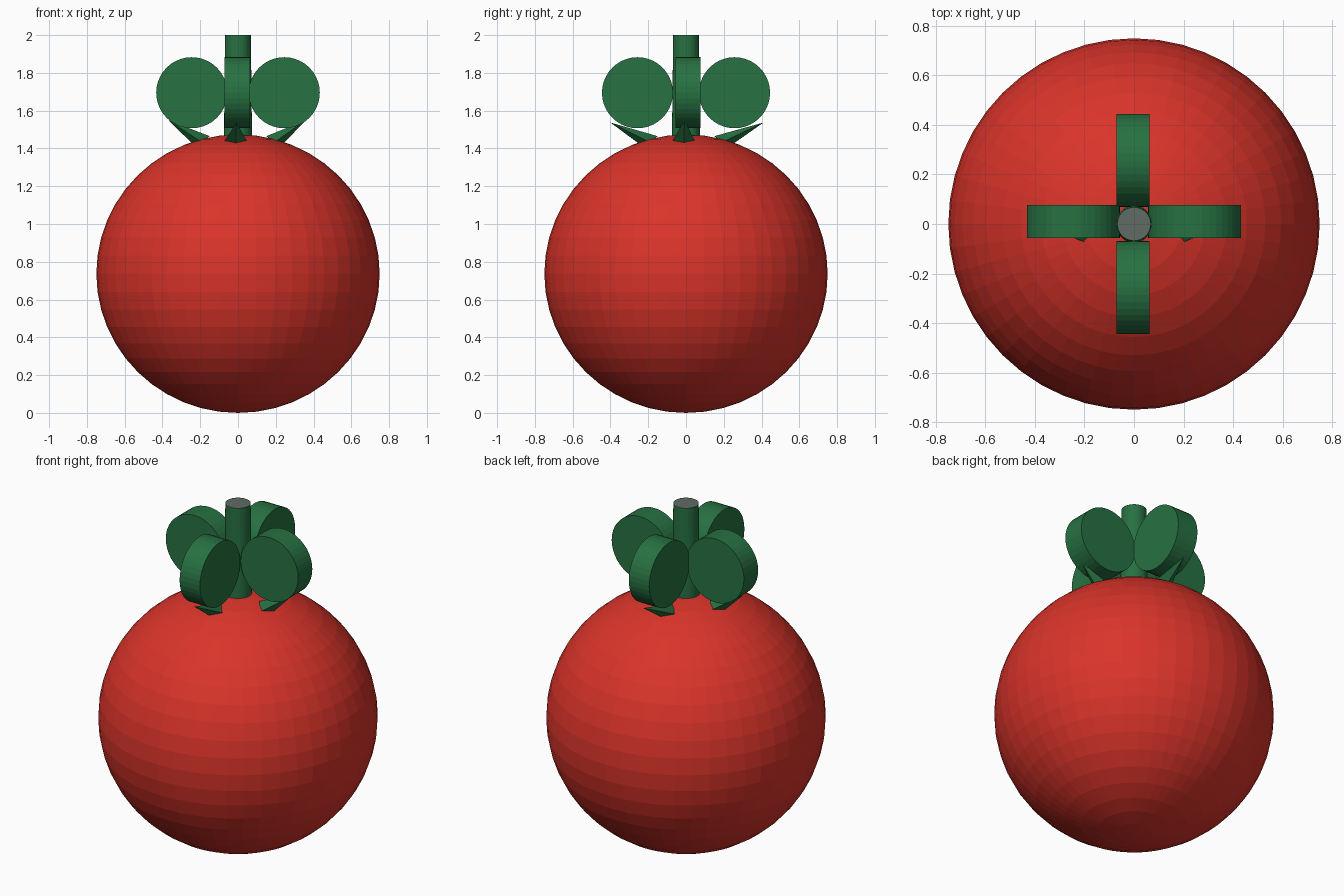
import bpy, bmesh, math
from mathutils import Matrix, Vector

if "Cube" in bpy.data.objects:
    bpy.data.objects.remove(bpy.data.objects["Cube"])


def material(name, rgb):
    m = bpy.data.materials.new(name)
    m.diffuse_color = (*rgb, 1)
    m.use_nodes = True
    m.node_tree.nodes["Principled BSDF"].inputs["Base Color"].default_value = m.diffuse_color
    return m


RED = material("fruit red", (0.70, 0.034, 0.023))
GREEN = material("leaf green", (0.020, 0.165, 0.054))
GREY = material("cut stem grey", (0.115, 0.147, 0.128))


def add(name, bm, *mats):
    bmesh.ops.recalc_face_normals(bm, faces=bm.faces)
    me = bpy.data.meshes.new(name)
    bm.to_mesh(me)
    bm.free()
    for m in mats:
        me.materials.append(m)
    ob = bpy.data.objects.new(name, me)
    bpy.context.collection.objects.link(ob)
    return ob


# Fruit body: slightly squashed faceted ball
bm = bmesh.new()
bmesh.ops.create_uvsphere(bm, u_segments=48, v_segments=24, radius=1,
                          matrix=Matrix.Translation((0, 0, 0.737)) @ Matrix.Diagonal((0.75, 0.75, 0.737, 1)))
add("fruit", bm, RED)

# Stem: slight taper with a grey cut top
bm = bmesh.new()
bmesh.ops.create_cone(bm, cap_ends=True, segments=32, radius1=0.075, radius2=0.068,
                      depth=0.6, matrix=Matrix.Translation((0, 0, 1.7)))
bm.normal_update()
for f in bm.faces:
    f.material_index = 1 if f.normal.z > 0.9 else 0
add("stem", bm, GREEN, GREY)

# Round leaves: upright discs around the stem (direction, distance, sideways shift)
for name, d, dist, shift in (("right", (1, 0), 0.245, (0, 0.01)),
                             ("left", (-1, 0), 0.245, (0, 0.01)),
                             ("back", (0, 1), 0.257, (-0.004, 0)),
                             ("front", (0, -1), 0.257, (-0.004, 0))):
    axis = 'X' if d[0] else 'Y'
    pos = Vector((d[0] * dist + shift[0], d[1] * dist + shift[1], 1.695))
    bm = bmesh.new()
    bmesh.ops.create_cone(bm, cap_ends=True, segments=40, radius1=0.188, radius2=0.188, depth=0.133,
                          matrix=Matrix.Translation(pos) @ Matrix.Rotation(math.pi / 2, 4, axis))
    add(name + "_leaf", bm, GREEN)

# Sepals: small pointed spikes rising outward from the top of the fruit
for name, d, tip in (("right", (1, 0), (0.36, 1.55)), ("left", (-1, 0), (0.37, 1.55)),
                     ("back", (0, 1), (0.41, 1.537)), ("front", (0, -1), (0.40, 1.537))):
    def place(r, side, z):
        side -= 0.013
        return (d[0] * r, side, z) if d[0] else (side, d[1] * r, z)
    bm = bmesh.new()
    base = [bm.verts.new(place(*p)) for p in
            ((0.15, 0, 1.465), (0.195, 0.062, 1.435), (0.215, 0, 1.40), (0.195, -0.062, 1.435))]
    top = bm.verts.new(place(tip[0], 0.005, tip[1]))
    bm.faces.new(base)
    for i in range(4):
        bm.faces.new((base[i], base[(i + 1) % 4], top))
    add(name + "_sepal", bm, GREEN)
